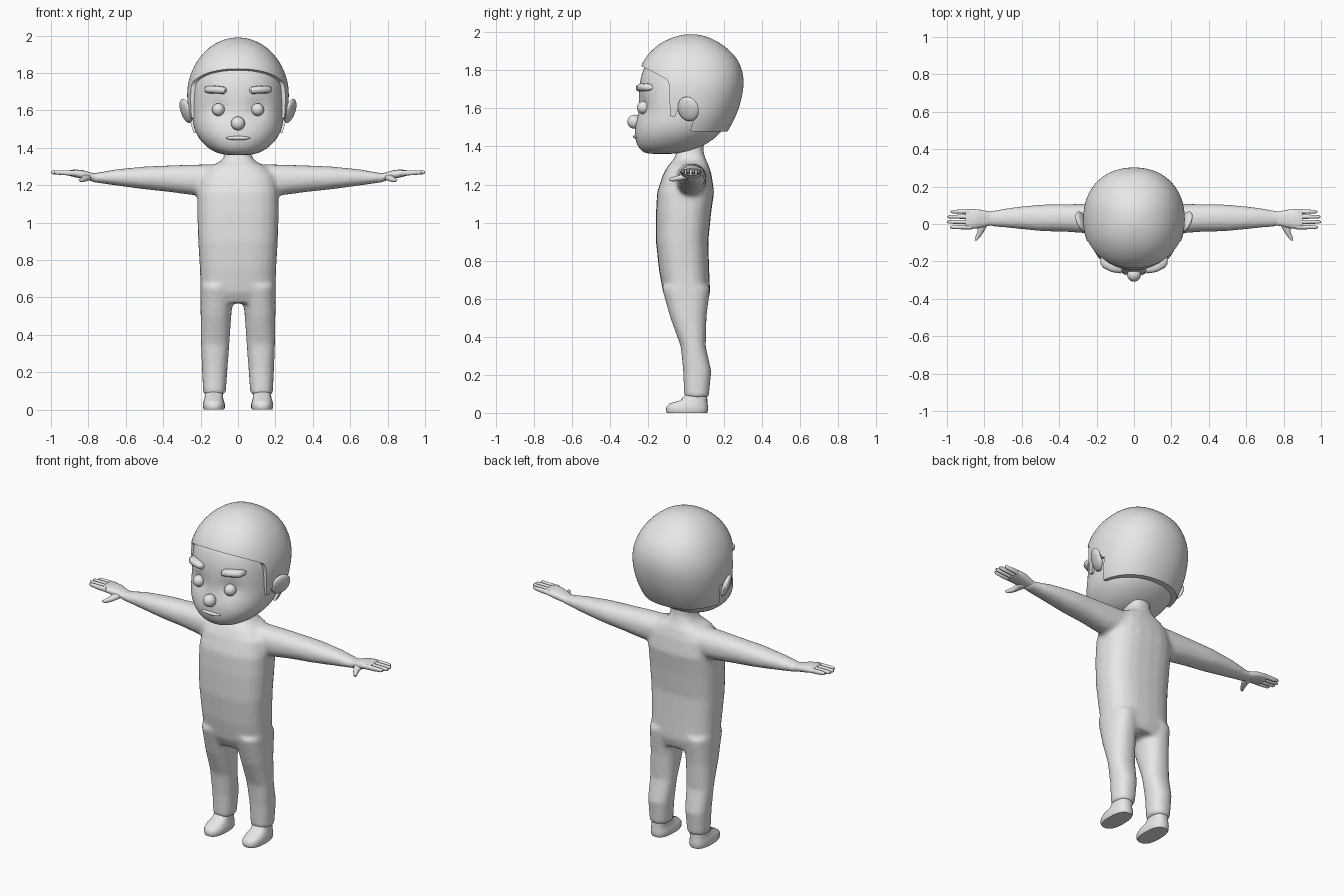
import bpy, bmesh, math
from mathutils import Matrix, Euler

if "Cube" in bpy.data.objects:
    bpy.data.objects.remove(bpy.data.objects["Cube"])

grey = bpy.data.materials.new("plain_grey")
grey.diffuse_color = (0.8, 0.8, 0.8, 1)
grey.use_nodes = True
grey.node_tree.nodes["Principled BSDF"].inputs["Base Color"].default_value = grey.diffuse_color


def spow(v, p):
    return math.copysign(abs(v) ** p, v)


def loft(bm, rings, axis="z", sx=1, n=24, e=2.2):
    """Rings are (position on axis, a0, a1, b0, b1); a/b are the other two axes in xyz order."""
    prev = None
    loops = []
    for t, a0, a1, b0, b1 in rings:
        loop = []
        for i in range(n):
            w = 2 * math.pi * i / n
            a = (a0 + a1) / 2 + (a1 - a0) / 2 * spow(math.cos(w), 2 / e)
            b = (b0 + b1) / 2 + (b1 - b0) / 2 * spow(math.sin(w), 2 / e)
            x, y, z = {"x": (t, a, b), "y": (a, t, b), "z": (a, b, t)}[axis]
            loop.append(bm.verts.new((sx * x, y, z)))
        if prev:
            for i in range(n):
                j = (i + 1) % n
                bm.faces.new((prev[i], prev[j], loop[j], loop[i]))
        prev = loop
        loops.append(loop)
    bm.faces.new(loops[0])
    bm.faces.new(loops[-1])


def ball(bm, loc, size, rot=(0, 0, 0), seg=24):
    m = Matrix.LocRotScale(loc, Euler(rot), size)
    bmesh.ops.create_uvsphere(bm, u_segments=seg, v_segments=seg // 2, radius=1, matrix=m)


def make(name, bm):
    bmesh.ops.recalc_face_normals(bm, faces=bm.faces[:])
    me = bpy.data.meshes.new(name)
    bm.to_mesh(me)
    bm.free()
    ob = bpy.data.objects.new(name, me)
    bpy.context.collection.objects.link(ob)
    me.materials.append(grey)
    return ob


def finish(ob, angle=40):
    bpy.ops.object.select_all(action="DESELECT")
    ob.select_set(True)
    bpy.context.view_layer.objects.active = ob
    for m in list(ob.modifiers):
        bpy.ops.object.modifier_apply(modifier=m.name)
    bpy.ops.object.shade_smooth_by_angle(angle=math.radians(angle))


def subdivide(ob, levels):
    ob.modifiers.new("subdivide", "SUBSURF").levels = levels


def round_rings(rings):
    return [(z, -w, w, y0, y1) for z, w, y0, y1 in rings]


# Body: torso, neck, legs and arms fused into one soft skin
bm = bmesh.new()
loft(bm, round_rings([
    (.57, .18, -.09, .11), (.63, .2, -.12, .127), (.75, .204, -.142, .122),
    (.9, .213, -.158, .117), (1.05, .218, -.158, .132), (1.16, .217, -.152, .148),
    (1.25, .2, -.122, .135), (1.3, .15, -.095, .12), (1.33, .09, -.065, .105),
    (1.37, .066, -.05, .092), (1.46, .068, -.05, .09)]), e=2.6)
for s in (1, -1):
    loft(bm, [(.08, .066, .186, -.01, .12), (.22, .056, .193, -.015, .133),
              (.35, .046, .198, -.028, .104), (.5, .036, .2, -.083, .108),
              (.66, .02, .202, -.128, .127)], sx=s, e=2.3)
    loft(bm, [(.08, -.06, .11, 1.14, 1.312), (.25, -.05, .108, 1.148, 1.31),
              (.36, -.042, .106, 1.163, 1.306), (.5, -.038, .104, 1.178, 1.3),
              (.65, -.023, .089, 1.198, 1.285), (.77, -.012, .07, 1.215, 1.264),
              (.8, -.01, .068, 1.225, 1.266)], axis="x", sx=s)
body = make("body", bm)
rm = body.modifiers.new("fuse", "REMESH")
rm.mode, rm.voxel_size = "VOXEL", .013
sm = body.modifiers.new("soften", "SMOOTH")
sm.factor, sm.iterations = .5, 5
finish(body, 60)

# Hands: palm, four fingers and thumb on each side
for s, side in ((1, "left"), (-1, "right")):
    bm = bmesh.new()
    loft(bm, [(.75, -.006, .064, 1.222, 1.26), (.79, -.012, .07, 1.225, 1.268),
              (.83, -.022, .078, 1.234, 1.28), (.87, -.027, .08, 1.242, 1.284),
              (.9, -.026, .079, 1.25, 1.28)], axis="x", sx=s, n=16, e=2.6)
    for y, tip in ((-.017, .985), (.011, 1.0), (.039, .998), (.066, .98)):
        loft(bm, [(.87, y - .012, y + .012, 1.25, 1.28), (.93, y - .011, y + .011, 1.253, 1.28),
                  (tip - .012, y - .009, y + .009, 1.258, 1.28),
                  (tip, y - .004, y + .004, 1.264, 1.276)], axis="x", sx=s, n=10)
    loft(bm, [(.03, .77, .83, 1.23, 1.262), (-.01, .785, .835, 1.224, 1.258),
              (-.045, .805, .838, 1.218, 1.246), (-.075, .827, .85, 1.216, 1.238),
              (-.088, .84, .852, 1.222, 1.234)], axis="y", sx=s, n=12)
    finish(make(side + "_hand", bm), 50)

# Shoes
for s, side in ((1, "left"), (-1, "right")):
    bm = bmesh.new()
    loft(bm, [(0, .075, .183, -.1, .111), (.012, .07, .187, -.106, .116),
              (.032, .071, .187, -.103, .116), (.05, .077, .183, -.085, .113),
              (.066, .08, .178, -.03, .112), (.1, .08, .176, 0, .11)], sx=s, e=2.5)
    finish(make(side + "_shoe", bm), 50)

# Head with shallow eye sockets
bm = bmesh.new()
loft(bm, round_rings([
    (1.36, .06, -.2, -.06), (1.372, .115, -.23, .02), (1.4, .165, -.257, .09),
    (1.45, .213, -.272, .165), (1.5, .237, -.27, .205), (1.55, .246, -.258, .23),
    (1.6, .25, -.248, .25), (1.7, .252, -.252, .28), (1.8, .237, -.235, .27),
    (1.88, .185, -.18, .225), (1.94, .1, -.1, .15)]))
head = make("head", bm)
subdivide(head, 2)
finish(head, 60)
for v in head.data.vertices:
    if v.co.y < -.1:
        d = ((abs(v.co.x) - .105) / .055) ** 2 + ((v.co.z - 1.61) / .05) ** 2
        v.co.y += .016 * math.exp(-d)

# Hair cap, trimmed along the hairline by a side profile
bm = bmesh.new()
loft(bm, round_rings([
    (1.4, .21, -.24, .165), (1.47, .238, -.25, .217), (1.53, .259, -.25, .25),
    (1.6, .27, -.25, .282), (1.69, .277, -.252, .304), (1.76, .268, -.254, .307),
    (1.82, .246, -.243, .293), (1.88, .213, -.208, .26), (1.94, .155, -.145, .19),
    (1.975, .09, -.07, .12), (1.99, .03, -.005, .06)]))
hair = make("hair", bm)
subdivide(hair, 2)
hairline = [(-.5, 1.835), (-.25, 1.83), (-.17, 1.79), (-.1, 1.752), (-.09, 1.73), (-.083, 1.56),
            (-.058, 1.555), (-.03, 1.63), (.06, 1.6), (.02, 1.48), (.5, 1.475),
            (.5, 1.2), (-.5, 1.2)]
bm = bmesh.new()
face = bm.faces.new([bm.verts.new((-.5, y, z)) for y, z in hairline])
ext = bmesh.ops.extrude_face_region(bm, geom=[face])
bmesh.ops.translate(bm, vec=(1, 0, 0),
                    verts=[g for g in ext["geom"] if isinstance(g, bmesh.types.BMVert)])
cutter = make("hairline_cutter", bm)
cutter.hide_render = True
cut = hair.modifiers.new("trim", "BOOLEAN")
cut.operation, cut.solver, cut.object = "DIFFERENCE", "EXACT", cutter
finish(hair)
bpy.data.objects.remove(cutter)

# Ears, eyes and eyebrows
for s, side in ((1, "left"), (-1, "right")):
    bm = bmesh.new()
    ball(bm, (s * .278, .012, 1.597), (.02, .06, .068), (0, s * .32, -s * .4), 16)
    finish(make(side + "_ear", bm), 60)
    bm = bmesh.new()
    ball(bm, (s * .105, -.224, 1.604), (.034, .034, .034))
    finish(make(side + "_eye", bm), 60)
    bm = bmesh.new()
    loft(bm, [(.062, -.25, -.22, 1.698, 1.716), (.072, -.264, -.21, 1.688, 1.726),
              (.12, -.257, -.19, 1.69, 1.732), (.165, -.234, -.17, 1.692, 1.73),
              (.178, -.215, -.17, 1.7, 1.722)], axis="x", sx=s, n=12, e=2.5)
    finish(make(side + "_eyebrow", bm), 60)

# Nose and mouth
bm = bmesh.new()
ball(bm, (0, -.271, 1.53), (.037, .037, .037))
finish(make("nose", bm), 60)
bm = bmesh.new()
ball(bm, (0, -.258, 1.452), (.065, .02, .012))
finish(make("lips", bm), 60)
